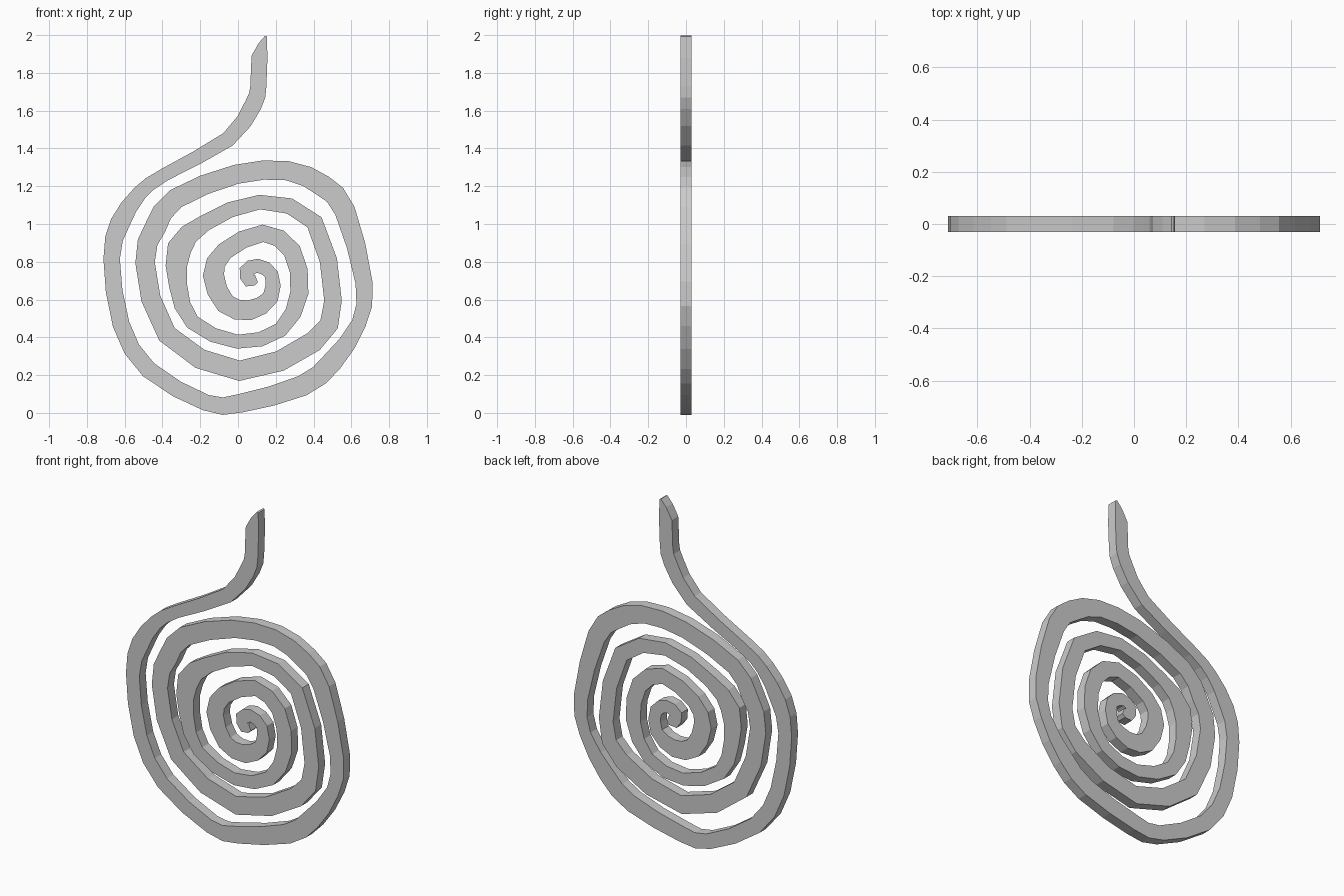
import bpy, bmesh
from mathutils import Vector

if "Cube" in bpy.data.objects:
    bpy.data.objects.remove(bpy.data.objects["Cube"])

HALF_DEPTH = 0.03
STEPS = 2  # straight pieces between two stations

# Body path from head tip to coil centre: x, z, width (hundredths of a unit)
PATH = [
    # head and neck
    (14.8, 199.5, 1), (11.4, 188.5, 8.5), (10.8, 173, 8.5), (8, 163, 9.2),
    (-5.3, 144.8, 8.2), (-38.6, 126.3, 6.9), (-51.9, 116.5, 7.9),
    # outer turn
    (-62.4, 100.6, 10.4), (-66.9, 81.6, 8.7), (-61.9, 46.9, 9), (-47.4, 22.9, 9),
    (-16.9, 5.4, 8.6), (1.3, 5.1, 9.9), (34.1, 14.4, 11), (49.7, 26.8, 11),
    (64, 47.5, 7.8), (66.7, 68.9, 9), (56.6, 107, 11), (45, 120.2, 11.5),
    # second turn
    (26.2, 128.2, 10.2), (-1, 126.3, 10.2), (-33, 113.4, 10.8), (-43.7, 98.3, 11.3),
    (-49.2, 79.5, 10.3), (-37.6, 41.6, 10.5), (0.8, 22.3, 10.8), (40, 37.7, 11),
    (50.3, 59.4, 9.3), (40.5, 100.9, 9.2),
    # third turn
    (11.5, 111.6, 7.7), (-17.5, 100.6, 8.7), (-31, 87.4, 13), (-31.7, 67.3, 9.6),
    (-24.1, 48, 8), (-0.3, 37.7, 7.4), (22.5, 44, 8), (32.5, 63.6, 9.6),
    (28.6, 85.8, 9.6),
    # inner turn and tail hook
    (13.2, 95.1, 9.2), (-7.1, 85.6, 9.5), (-13, 72.9, 11.2), (-6.6, 57.8, 10.8),
    (6.1, 54.3, 10.6), (17.2, 61.2, 8.6), (17.7, 73.4, 7.4), (10.3, 77.9, 7.4),
    (4.8, 75.0, 8.5), (6.3, 70.3, 8), (9.8, 71, 4),
]


def smooth_path(pts, steps):
    """Catmull-Rom through the stations, with width blended linearly."""
    pts = [Vector(p) / 100 for p in pts]
    ext = [pts[0]] + pts + [pts[-1]]
    out = []
    for a, b, c, d in zip(ext, ext[1:], ext[2:], ext[3:]):
        for k in range(steps):
            t = k / steps
            p = (b * 2 + (c - a) * t + (a * 2 - b * 5 + c * 4 - d) * t**2
                 + (b * 3 - a - c * 3 + d) * t**3) / 2
            p.z = b.z + (c.z - b.z) * t
            out.append(p)
    return out + [pts[-1]]


# Flat ribbon along the path, extruded to full depth
bm = bmesh.new()
path = smooth_path(PATH, STEPS)
rows = []
for i, p in enumerate(path):
    tangent = (path[min(i + 1, len(path) - 1)] - path[max(i - 1, 0)]).xy.normalized()
    side = Vector((-tangent.y, tangent.x)) * p.z / 2
    rows.append([bm.verts.new((q.x, -HALF_DEPTH, q.y)) for q in (p.xy + side, p.xy - side)])
for (a, b), (c, d) in zip(rows, rows[1:]):
    bm.faces.new((a, b, d, c))
ext = bmesh.ops.extrude_face_region(bm, geom=bm.faces[:], use_keep_orig=True)
bmesh.ops.translate(bm, vec=(0, 2 * HALF_DEPTH, 0),
                    verts=[g for g in ext["geom"] if isinstance(g, bmesh.types.BMVert)])
bmesh.ops.recalc_face_normals(bm, faces=bm.faces[:])

mesh = bpy.data.meshes.new("coiled_body")
bm.to_mesh(mesh)
bm.free()
bpy.context.collection.objects.link(bpy.data.objects.new("coiled_body", mesh))
